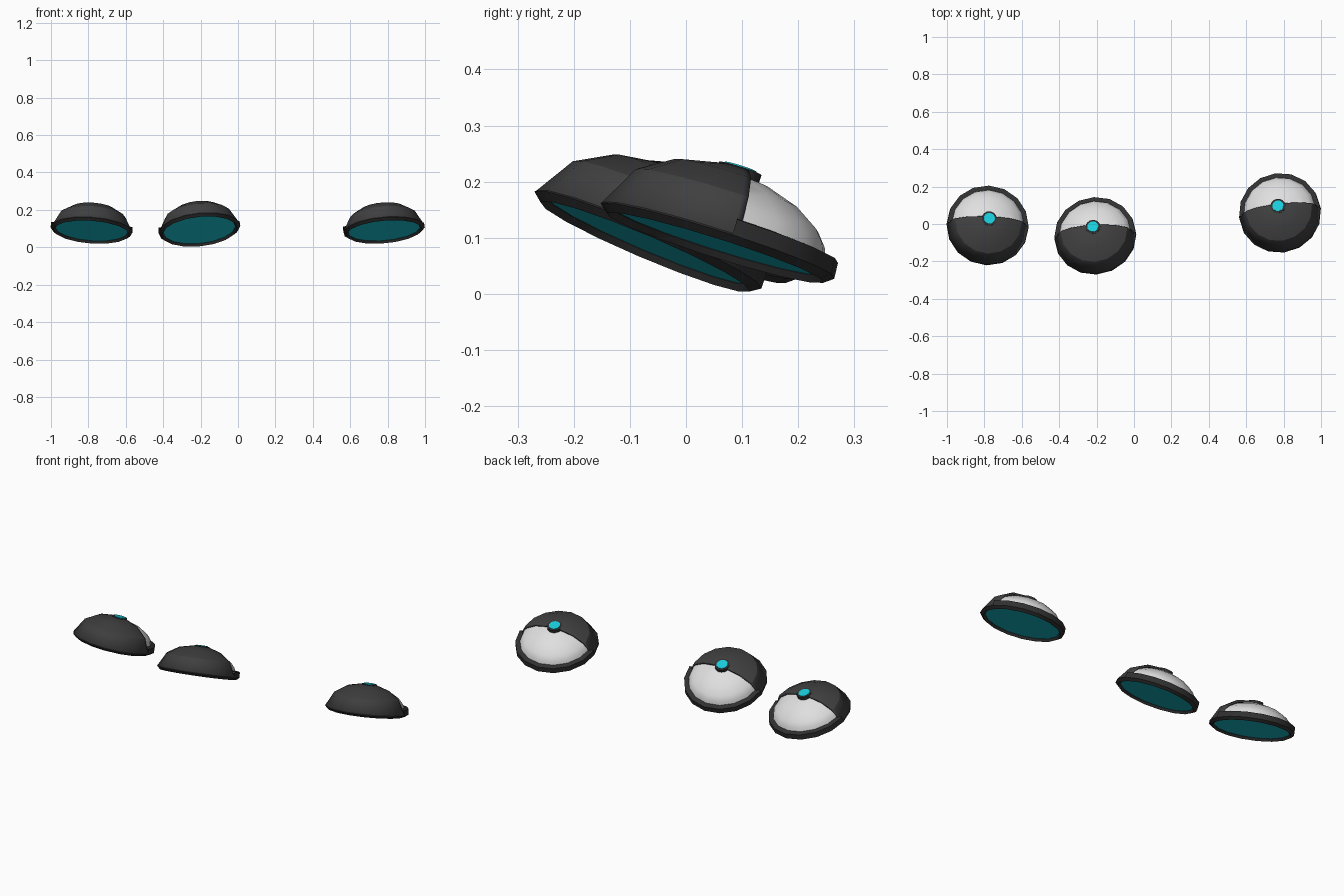
import bpy, bmesh, math
from mathutils import Vector, Matrix

cube = bpy.data.objects.get("Cube")
if cube:
    bpy.data.objects.remove(cube, do_unlink=True)


def material(name, rgb):
    mat = bpy.data.materials.new(name)
    mat.use_nodes = True
    mat.diffuse_color = (*rgb, 1)
    mat.node_tree.nodes["Principled BSDF"].inputs["Base Color"].default_value = (*rgb, 1)
    return mat


CHARCOAL = material("charcoal", (0.05, 0.05, 0.05))
BLACK = material("soft black", (0.03, 0.03, 0.03))
PALE = material("pale grey", (0.74, 0.74, 0.74))
CYAN = material("cyan glow", (0.01, 0.6, 0.7))
SIDES = 16
CUT = 0.012   # where the front shell ends, behind the axis


def revolve(name, profile, mat, frame, closed=False, keep=None, thickness=0):
    """Spin an (r, z) profile about z; keep only the front or back part."""
    bm = bmesh.new()
    verts = [bm.verts.new((r, 0, z)) for r, z in profile]
    pairs = list(zip(verts, verts[1:]))
    if closed:
        pairs.append((verts[-1], verts[0]))
    edges = [bm.edges.new(p) for p in pairs]
    bmesh.ops.spin(bm, geom=verts + edges, cent=(0, 0, 0), axis=(0, 0, 1),
                   angle=math.tau, steps=SIDES)
    bmesh.ops.remove_doubles(bm, verts=bm.verts[:], dist=0.0005)
    bmesh.ops.recalc_face_normals(bm, faces=bm.faces[:])
    if keep:
        bmesh.ops.bisect_plane(bm, geom=bm.verts[:] + bm.edges[:] + bm.faces[:],
                               plane_co=(0, CUT if keep == "front" else 0, 0),
                               plane_no=(0, 1, 0),
                               clear_outer=keep == "front", clear_inner=keep == "back")
    mesh = bpy.data.meshes.new(name)
    bm.to_mesh(mesh)
    bm.free()
    mesh.materials.append(mat)
    obj = bpy.data.objects.new(name, mesh)
    bpy.context.collection.objects.link(obj)
    obj.matrix_world = frame
    bpy.ops.object.select_all(action="DESELECT")
    obj.select_set(True)
    bpy.context.view_layer.objects.active = obj
    bpy.ops.object.shade_smooth_by_angle(angle=math.radians(25))
    if thickness:
        mod = obj.modifiers.new("shell thickness", "SOLIDIFY")
        mod.thickness = thickness
        mod.offset = -1
    return obj


def pod(label, centre, lean, yaw):
    # Frame from the dome axis and the direction of the shell's cut edge
    n = Vector((lean[0], lean[1], 1 - (lean[0] ** 2 + lean[1] ** 2) / 2)).normalized()
    back = n.cross(Vector((math.cos(yaw), math.sin(yaw),
                           -(n.x * math.cos(yaw) + n.y * math.sin(yaw)) / n.z))).normalized()
    side = back.cross(n)
    frame = Matrix.Translation(centre) @ Matrix((side, back, n)).transposed().to_4x4()

    # Dark shell over the front half
    revolve(label + "_front_shell",
            [(0.219, 0.013), (0.178, 0.09), (0.117, 0.129), (0.04, 0.147), (0, 0.148)],
            CHARCOAL, frame, keep="front", thickness=0.012)
    # Pale dome showing at the back
    revolve(label + "_back_dome",
            [(0.197, 0.035), (0.187, 0.061), (0.168, 0.083), (0.122, 0.111),
             (0.06, 0.131), (0, 0.136)],
            PALE, frame, keep="back")
    # Bottom rim and the lip behind it
    revolve(label + "_rim",
            [(0.194, 0.02), (0.194, 0.012), (0.203, 0), (0.22, 0.013), (0.205, 0.03)],
            BLACK, frame, closed=True)
    revolve(label + "_back_lip",
            [(0.2, 0.01), (0.22, 0.013), (0.218, 0.042), (0.193, 0.045)],
            BLACK, frame, closed=True, keep="back")
    # Glowing underside
    revolve(label + "_underside",
            [(0, 0.013), (0.196, 0.013), (0.196, 0.022), (0, 0.022)], CYAN, frame)
    # Button on the crown
    revolve(label + "_button_ring",
            [(0, 0.13), (0.04, 0.13), (0.04, 0.149), (0, 0.149)], BLACK, frame)
    revolve(label + "_button",
            [(0, 0.145), (0.03, 0.145), (0.03, 0.152), (0, 0.152)], CYAN, frame)


pod("right_pod", (-0.784, -0.015, 0.081), (0.07, 0.30), math.radians(-2.5))
pod("middle_pod", (-0.205, -0.073, 0.084), (-0.10, 0.39), math.radians(3.5))
pod("left_pod", (0.782, 0.052, 0.082), (-0.085, 0.30), math.radians(7))
